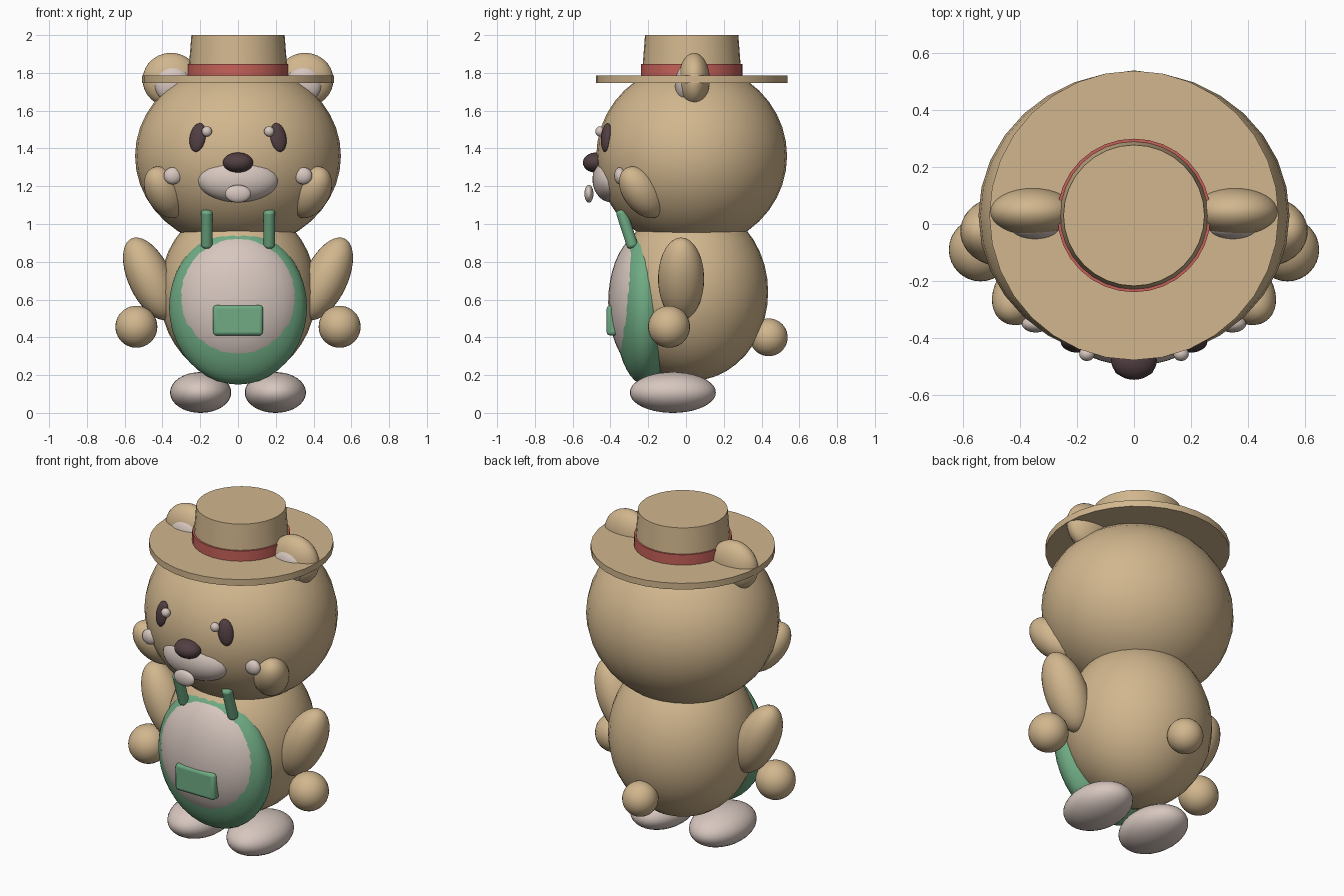
import bpy
from math import radians
from mathutils import Vector

cube = bpy.data.objects.get("Cube")
if cube:
    bpy.data.objects.remove(cube, do_unlink=True)


def material(name, rgb):
    m = bpy.data.materials.new(name)
    m.use_nodes = True
    color = (*rgb, 1)
    m.diffuse_color = color
    m.node_tree.nodes["Principled BSDF"].inputs["Base Color"].default_value = color
    return m


TAN = material("tan fur", (0.64, 0.47, 0.27))
PALE = material("pale pink", (0.68, 0.57, 0.52))
GREEN = material("apron green", (0.16, 0.41, 0.23))
RED = material("band red", (0.57, 0.12, 0.10))
DARK = material("dark brown", (0.085, 0.05, 0.055))


def finish(name, mat):
    ob = bpy.context.object
    ob.name = name
    ob.data.materials.append(mat)
    bpy.ops.object.shade_smooth_by_angle(angle=radians(35))
    return ob


def ball(name, mat, loc, size, axis=None, rot=(0, 0, 0)):
    """Ellipsoid with the given radii; axis points its local z."""
    if axis:
        rot = Vector(axis).to_track_quat('Z', 'Y').to_euler()
    bpy.ops.mesh.primitive_uv_sphere_add(segments=32, ring_count=20, location=loc, rotation=rot)
    bpy.context.object.scale = size
    bpy.ops.object.transform_apply(location=False, rotation=False, scale=True)
    return finish(name, mat)


def disc(name, mat, r_low, r_high, z_low, z_high):
    """Hat section around the head axis."""
    bpy.ops.mesh.primitive_cone_add(vertices=32, radius1=r_low, radius2=r_high, depth=z_high - z_low,
                                    location=(0, 0.03, (z_low + z_high) / 2))
    return finish(name, mat)


def soften(ob, width):
    mod = ob.modifiers.new("soft edges", 'BEVEL')
    mod.width = width
    mod.segments = 3


# Head, body and tail
ball("head", TAN, (0, 0.03, 1.36), (0.545, 0.505, 0.49))
ball("body", TAN, (0, 0.03, 0.64), (0.415, 0.405, 0.47))
ball("tail", TAN, (0, 0.438, 0.4), (0.1, 0.1, 0.1))

# Apron with belly panel and pocket
ball("apron", GREEN, (0, -0.22, 0.56), (0.365, 0.16, 0.41))
ball("belly_panel", PALE, (0, -0.212, 0.585), (0.346, 0.2, 0.37))
bpy.ops.mesh.primitive_cube_add(size=1, location=(0, -0.39, 0.49))
bpy.context.object.scale = (0.265, 0.06, 0.16)
bpy.ops.object.transform_apply(location=False, rotation=False, scale=True)
soften(finish("pocket", GREEN), 0.018)

# Snout
ball("muzzle", PALE, (0, -0.395, 1.235), (0.215, 0.1, 0.12))
ball("nose", DARK, (0, -0.478, 1.325), (0.08, 0.068, 0.053))
ball("chin", PALE, (0, -0.514, 1.16), (0.068, 0.024, 0.047))

# Straw hat
disc("hat_brim", TAN, 0.507, 0.507, 1.747, 1.785)
disc("hat_band", RED, 0.269, 0.269, 1.78, 1.847)
disc("hat_crown", TAN, 0.264, 0.247, 1.78, 2.0)

# Paired parts
for side, s in (("left", 1), ("right", -1)):
    def pair(name, mat, loc, size, axis=None, rot=(0, 0, 0)):
        if axis:
            axis = (s * axis[0], axis[1], axis[2])
        rot = (rot[0], s * rot[1], s * rot[2])
        return ball(f"{side}_{name}", mat, (s * loc[0], loc[1], loc[2]), size, axis, rot)

    pair("foot", PALE, (0.198, -0.07, 0.108), (0.162, 0.228, 0.108))
    pair("arm", TAN, (0.465, -0.026, 0.71), (0.115, 0.122, 0.235), rot=(0, radians(25), 0))
    pair("hand", TAN, (0.538, -0.09, 0.456), (0.111, 0.111, 0.111))
    pair("cheek", TAN, (0.385, -0.232, 1.168), (0.1, 0.1, 0.163), axis=(0.41, -0.55, 0.73))
    pair("cheek_spot", PALE, (0.345, -0.35, 1.255), (0.048, 0.03, 0.045))
    pair("ear", TAN, (0.355, 0.043, 1.763), (0.15, 0.083, 0.143))
    pair("inner_ear", PALE, (0.347, -0.01, 1.74), (0.096, 0.048, 0.096))
    pair("eye", DARK, (0.213, -0.422, 1.458), (0.044, 0.025, 0.077),
         rot=(radians(-8), radians(-8), radians(20)))
    pair("eye_shine", PALE, (0.165, -0.456, 1.49), (0.027, 0.024, 0.027))

    # Apron strap
    top, low = Vector((s * 0.165, -0.345, 1.075)), Vector((s * 0.165, -0.28, 0.875))
    bpy.ops.mesh.primitive_cylinder_add(vertices=20, radius=0.03, depth=(top - low).length,
                                        location=(top + low) / 2,
                                        rotation=(top - low).to_track_quat('Z', 'Y').to_euler())
    soften(finish(f"{side}_strap", GREEN), 0.015)
